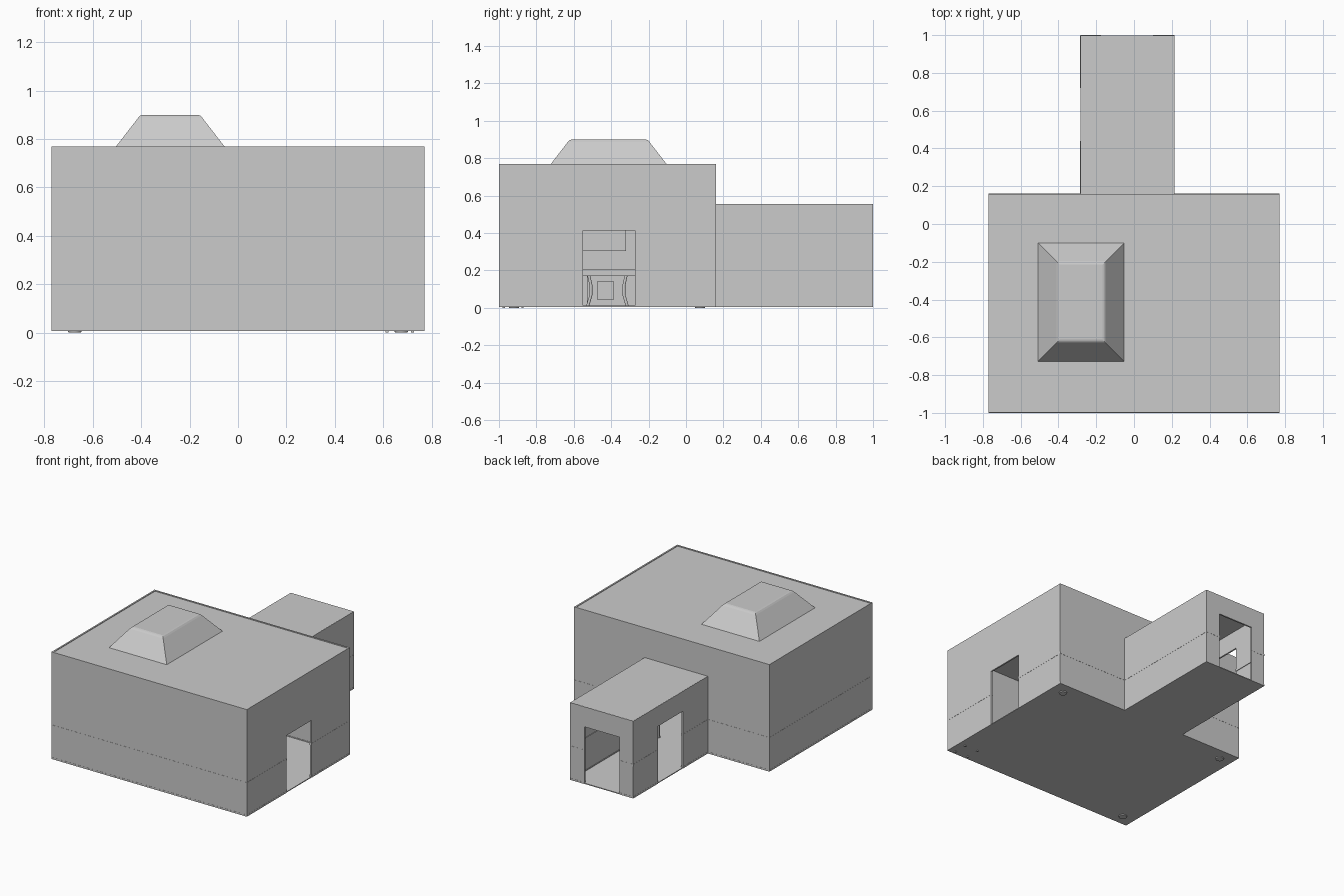
import bpy, bmesh, math

if "Cube" in bpy.data.objects:
    bpy.data.objects.remove(bpy.data.objects["Cube"])

T = 0.011          # wall thickness
BASE = 0.006       # underside of the building
DOOR_TOP = 0.413


def finish(name, bm):
    bmesh.ops.recalc_face_normals(bm, faces=bm.faces)
    me = bpy.data.meshes.new(name)
    bm.to_mesh(me)
    bm.free()
    ob = bpy.data.objects.new(name, me)
    bpy.context.collection.objects.link(ob)
    return ob


def add_box(bm, x0, x1, y0, y1, z0, z1):
    verts = bmesh.ops.create_cube(bm, size=1)["verts"]
    for v in verts:
        v.co = ((x0 + x1) / 2 + v.co.x * (x1 - x0),
                (y0 + y1) / 2 + v.co.y * (y1 - y0),
                (z0 + z1) / 2 + v.co.z * (z1 - z0))


def boxes(name, *items):
    bm = bmesh.new()
    for b in items:
        add_box(bm, *b)
    return finish(name, bm)


def loft(name, rings, cap=True, close=False):
    """Join rectangular rings (x0, x1, y0, y1, z) into a skin."""
    bm = bmesh.new()
    loops = [[bm.verts.new(p) for p in ((a, c, z), (b, c, z), (b, d, z), (a, d, z))]
             for a, b, c, d, z in rings]
    pairs = list(zip(loops, loops[1:]))
    if close:
        pairs.append((loops[-1], loops[0]))
    for lo, hi in pairs:
        for i in range(4):
            j = (i + 1) % 4
            bm.faces.new((lo[i], lo[j], hi[j], hi[i]))
    if cap:
        bm.faces.new(loops[-1])
    return finish(name, bm)


def lathe(name, x, y, profile, sides=16):
    bm = bmesh.new()
    loops = [[bm.verts.new((x + r * math.cos(2 * math.pi * i / sides),
                            y + r * math.sin(2 * math.pi * i / sides), z))
              for i in range(sides)] for r, z in profile]
    for lo, hi in zip(loops, loops[1:]):
        for i in range(sides):
            j = (i + 1) % sides
            bm.faces.new((lo[i], lo[j], hi[j], hi[i]))
    bm.faces.new(loops[0])
    bm.faces.new(loops[-1])
    ob = finish(name, bm)
    bpy.context.view_layer.objects.active = ob
    ob.select_set(True)
    bpy.ops.object.shade_smooth_by_angle(angle=math.radians(40))
    ob.select_set(False)


def wall(name, along, outer, inward, a0, a1, top, door=None):
    """Thin wall with optional doorway, plus dado rail and skirting strips."""
    spans = [(a0, door[0]), (door[1], a1)] if door else [(a0, a1)]

    def piece(s0, s1, z0, z1, out, inn):
        p, q = sorted((outer - inward * out, outer + inward * inn))
        return (s0, s1, p, q, z0, z1) if along == "x" else (p, q, s0, s1, z0, z1)

    parts = [piece(s, e, BASE, top, 0, T) for s, e in spans]
    if door:
        parts.append(piece(*door, DOOR_TOP, top, 0, T))
    boxes(name, *parts)
    trims = []
    for s, e in spans:
        trims.append(piece(s, e, 0.234, 0.249, 0.001, T + 0.004))
        trims.append(piece(s, e, BASE, 0.018, 0.001, T + 0.003))
    boxes(name + "_trim", *trims)


# Main hall walls
wall("front_wall", "x", -0.999, 1, -0.77, 0.77, 0.768)
wall("back_wall", "x", 0.16, -1, -0.77, 0.77, 0.768, (-0.175, 0.10))
wall("left_wall", "y", -0.769, 1, -0.999, 0.16, 0.768)
wall("right_wall", "y", 0.769, -1, -0.999, 0.16, 0.768, (-0.55, -0.272))

# Rear corridor walls
wall("corridor_left_wall", "y", -0.284, 1, 0.16, 0.999, 0.555, (0.44, 0.72))
wall("corridor_right_wall", "y", 0.214, -1, 0.16, 0.999, 0.555)
wall("corridor_end_wall", "x", 0.999, -1, -0.284, 0.214, 0.555, (-0.175, 0.10))

# Floors and corridor roof
boxes("floor", (-0.768, 0.768, -0.998, 0.16, BASE, 0.012),
      (-0.283, 0.213, 0.16, 0.998, BASE, 0.012))
boxes("corridor_roof", (-0.283, 0.213, 0.16, 0.998, 0.546, 0.5555))

# Hall roof with an opening for the skylight
out = (-0.76, 0.76, -0.99, 0.151)
hole = (-0.48, -0.08, -0.70, -0.13)
loft("hall_roof", [out + (0.754,), out + (0.764,), hole + (0.764,), hole + (0.754,)],
     cap=False, close=True)

# Skylight
loft("skylight", [(-0.508, -0.052, -0.727, -0.100, 0.764),
                  (-0.412, -0.148, -0.631, -0.196, 0.888),
                  (-0.403, -0.157, -0.622, -0.205, 0.897),
                  (-0.393, -0.167, -0.612, -0.215, 0.900)])

# Perforated wall screen on the left wall
x = -0.769
bm = bmesh.new()
add_box(bm, x, x + 0.02, -0.69, -0.32, 0.305, 0.57)
for r in range(10):
    for c in range(14):
        vs = bmesh.ops.create_circle(bm, cap_ends=True, radius=0.0095, segments=6)["verts"]
        for v in vs:
            v.co = (x + 0.022, -0.67 + c * 0.0255 + v.co.x, 0.32 + r * 0.0258 + v.co.y)
finish("wall_screen", bm)

# Desk under the skylight: top, panel frame
boxes("desk_top", (-0.50, -0.24, -0.72, -0.12, 0.17, 0.205))
boxes("desk_panel", (-0.39, -0.37, -0.53, -0.27, 0.012, 0.17))
boxes("desk_drawer", (-0.37, -0.355, -0.475, -0.385, 0.045, 0.140),
      (-0.355, -0.352, -0.465, -0.395, 0.055, 0.130))

# Desk legs with an inward curve
for side, tag in ((-1, "front"), (1, "back")):
    cu = bpy.data.curves.new("desk_leg_" + tag, "CURVE")
    cu.dimensions = "3D"
    cu.bevel_depth = 0.009
    cu.bevel_resolution = 1
    sp = cu.splines.new("POLY")
    pts = [(0.10, 0.175), (0.088, 0.12), (0.088, 0.07), (0.105, 0.012)]
    sp.points.add(len(pts) - 1)
    for p, (d, z) in zip(sp.points, pts):
        p.co = (-0.27, -0.42 + side * d, z, 1)
    bpy.context.collection.objects.link(bpy.data.objects.new("desk_leg_" + tag, cu))

# Corner pots
for i, (px, py) in enumerate(((0.675, 0.075), (-0.675, 0.075), (-0.675, -0.92))):
    lathe(f"corner_pot_{i + 1}", px, py,
          [(0.026, 0), (0.03, 0.01), (0.05, 0.10), (0.055, 0.12), (0.045, 0.12), (0.04, 0.10)])

# Stool in the front right corner, feet touching the ground
legs = [(a, a + 0.012, b, b + 0.012, 0, 0.15) for a in (0.61, 0.715) for b in (-0.98, -0.88)]
boxes("corner_stool", (0.60, 0.735, -0.985, -0.86, 0.15, 0.165), *legs)
